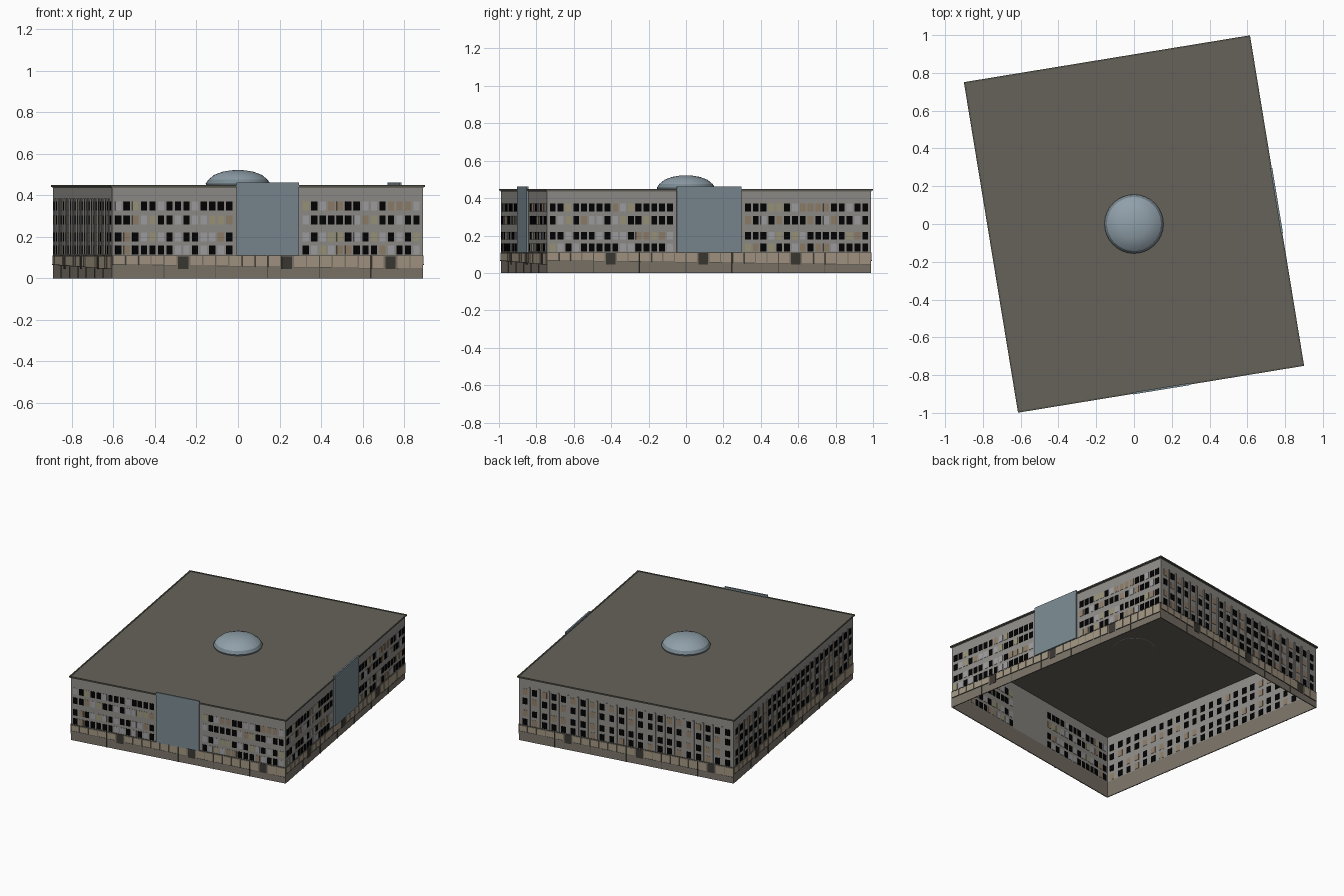
import bpy, bmesh, math, random
from mathutils import Matrix

if "Cube" in bpy.data.objects:
    bpy.data.objects.remove(bpy.data.objects["Cube"])

random.seed(4)
TILT = math.radians(9.3)          # whole block is turned on its plot
HX, HY = 0.7675, 0.8865           # half size of the roof
INSET = 0.009                     # roof overhang past the walls

COL = {
    "wall": (0.56, 0.55, 0.53), "base": (0.48, 0.45, 0.41), "panel": (0.63, 0.58, 0.51),
    "black": (0.03, 0.03, 0.035), "tan": (0.56, 0.49, 0.41), "cream": (0.60, 0.58, 0.47),
    "pale": (0.62, 0.62, 0.63), "glass": (0.47, 0.53, 0.56), "roof": (0.40, 0.385, 0.355),
    "trim": (0.33, 0.33, 0.30), "door": (0.24, 0.23, 0.21), "dome": (0.56, 0.62, 0.66),
}
MATS = {}


def mat(key):
    if key not in MATS:
        MATS[key] = bpy.data.materials.new(key)
        MATS[key].diffuse_color = (*[c ** 2.2 for c in COL[key]], 1)
    return MATS[key]


def make(name, bm, key):
    me = bpy.data.meshes.new(name)
    bm.to_mesh(me)
    bm.free()
    ob = bpy.data.objects.new(name, me)
    me.materials.append(mat(key))
    bpy.context.collection.objects.link(ob)
    ob.rotation_euler[2] = TILT
    return ob


def box(bm, x0, x1, y0, y1, z0, z1, rot=None):
    m = Matrix.Translation(((x0 + x1) / 2, (y0 + y1) / 2, (z0 + z1) / 2))
    m = m @ Matrix.Diagonal((x1 - x0, y1 - y0, z1 - z0, 1))
    bmesh.ops.create_cube(bm, size=1, matrix=(rot @ m) if rot else m)


ROWS = [(0.115, 0.158), (0.178, 0.220), (0.260, 0.303), (0.327, 0.371)]


def facade(side, angle, half, depth, cols, glass, plain):
    """One outer wall; u runs along it, d points outwards."""
    rot = Matrix.Rotation(angle, 4, 'Z')
    half, depth = half - INSET, depth - INSET
    parts = {}

    def add(part, key, u0, u1, d0, d1, z0, z1):
        bm = parts.setdefault((part, key), bmesh.new())
        box(bm, u0, u1, -depth - d1, -depth - d0, z0, z1, rot)

    # wall sheet, ground floor band and ledge
    add("wall", "wall", -half, half, -0.005, 0, 0.11, 0.44)
    add("base", "base", -half, half, -0.005, 0.001, 0, 0.11)
    add("ledge", "trim", -half, half, 0, 0.004, 0.109, 0.112)

    # upper windows
    pitch = (2 * half - 0.02) / cols
    for c in range(cols):
        u = -half + 0.01 + (c + 0.5) * pitch
        if glass and abs(u) < glass:
            continue
        w = pitch * (0.25 if plain else 0.37)
        for z0, z1 in ROWS:
            pick = ["black", "black", "black", "tan", "cream", "pale", "pale"]
            key = random.choice(pick[:4] if plain else pick)
            add("windows", key, u - w, u + w, -0.007, 0.002, z0, z1)
        if plain:                     # upright fins between windows
            e = u + pitch / 2
            if c < cols - 1:
                add("fins", "wall", e - 0.005, e + 0.005, 0, 0.006, 0.115, 0.385)

    # shop front panels, getting taller along the slope
    n = round(2 * half / 0.0625)
    p = 2 * half / n
    for i in range(n):
        u = -half + (i + 0.5) * p
        low = 0.068 - 0.022 * i / n
        if i % 8 == 5:
            add("doors", "door", u - p * 0.4, u + p * 0.4, 0, 0.003, 0.045, 0.106)
        else:
            add("panels", "panel", u - p * 0.45, u + p * 0.45, 0, 0.005, low, 0.107)
            add("sills", "trim", u - p * 0.45, u + p * 0.45, 0, 0.006, low - 0.003, low)
        if i % 4 == 0 and i:
            add("piers", "trim", u - p / 2 - 0.002, u - p / 2 + 0.002, 0, 0.005, 0, 0.109)

    # tall glazed bay in the middle
    if glass:
        add("glass_bay", "glass", -glass, glass, 0.001, 0.012, 0.11, 0.461)
    for (part, key), bm in parts.items():
        make(f"{side}_{part}_{key}", bm, key)


facade("front", 0, HX, HY, 36, 0.152, False)
facade("right", math.pi / 2, HY, HX, 41, 0.175, False)
facade("back", math.pi, HX, HY, 22, 0, True)
facade("left", -math.pi / 2, HY, HX, 25, 0, True)

# roof slab
bm = bmesh.new()
box(bm, -HX + 0.006, HX - 0.006, -HY + 0.006, HY - 0.006, 0.436, 0.446)
make("roof", bm, "roof")

# raised cornice around the roof
bm = bmesh.new()
for s in (-1, 1):
    xs, ys = sorted((s * HX, s * (HX - 0.009))), sorted((s * HY, s * (HY - 0.009)))
    box(bm, *xs, -HY, HY, 0.440, 0.449)
    box(bm, -HX + 0.009, HX - 0.009, *ys, 0.440, 0.449)
make("cornice", bm, "trim")


# dome on a flared ring
def lathe(name, profile, key, n=32):
    bm = bmesh.new()
    verts = [bm.verts.new((r, 0, z)) for r, z in profile]
    edges = [bm.edges.new(e) for e in zip(verts, verts[1:])]
    bmesh.ops.spin(bm, geom=verts + edges, cent=(0, 0, 0), axis=(0, 0, 1),
                   angle=2 * math.pi, steps=n)
    bmesh.ops.remove_doubles(bm, verts=bm.verts, dist=1e-4)
    bmesh.ops.recalc_face_normals(bm, faces=bm.faces)
    ob = make(name, bm, key)
    bpy.context.view_layer.objects.active = ob
    ob.select_set(True)
    bpy.ops.object.shade_smooth_by_angle(angle=math.radians(30))
    ob.select_set(False)


lathe("dome_ring", [(0.13, 0.435), (0.153, 0.445), (0.156, 0.455), (0.143, 0.475), (0.13, 0.475)], "glass")
lathe("dome", [(0.143, 0.475), (0.115, 0.498), (0.075, 0.513), (0.035, 0.520), (0, 0.522)], "dome")

for m in bpy.data.materials:
    if m.users and not m.is_grease_pencil:
        m.use_nodes = True
        m.node_tree.nodes["Principled BSDF"].inputs["Base Color"].default_value = m.diffuse_color
